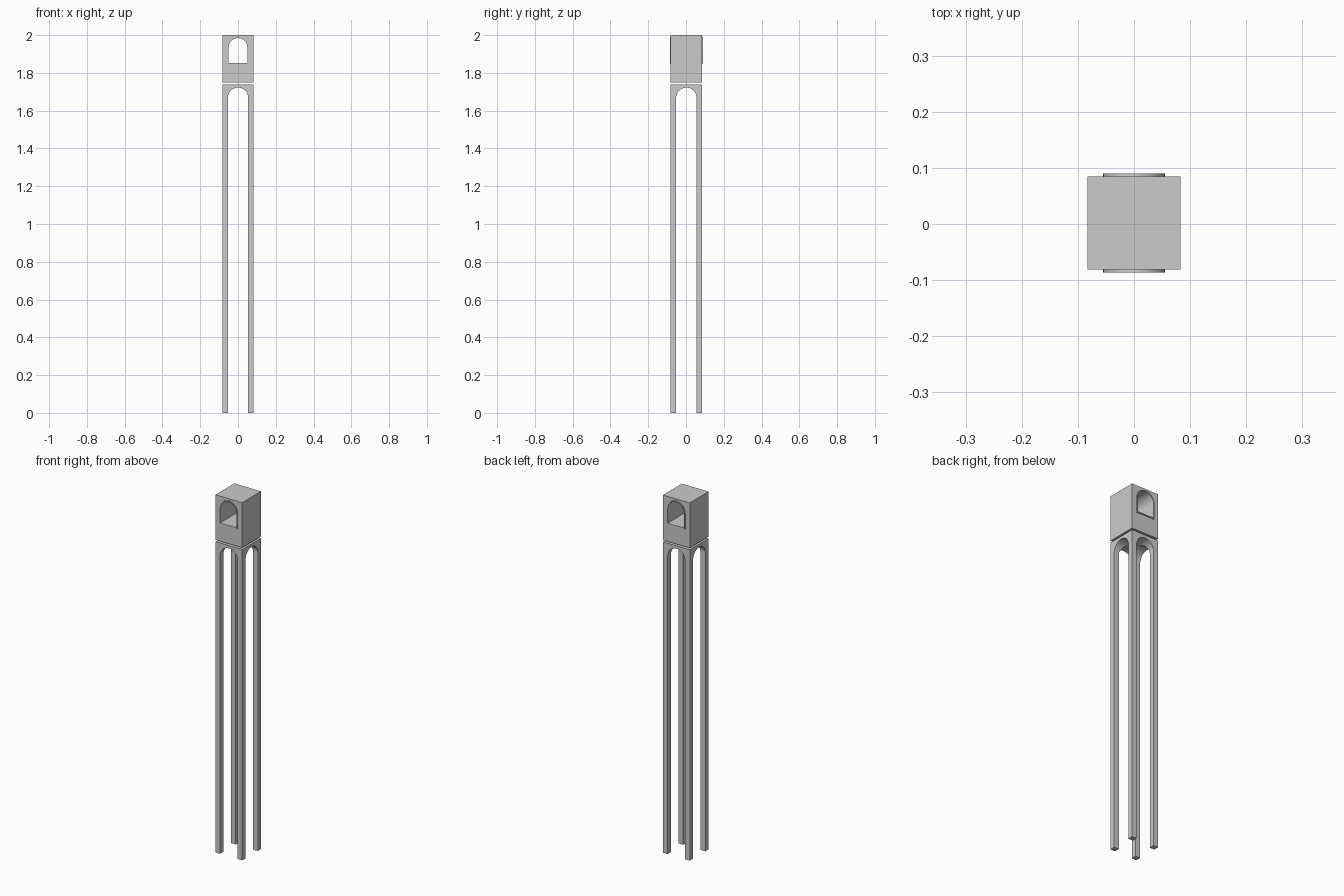
import bpy, bmesh, math
from mathutils import Matrix

if "Cube" in bpy.data.objects:
    bpy.data.objects.remove(bpy.data.objects["Cube"])

CY = 0.002   # slight depth offset of the body
H = 0.083    # half width of the body


def finish(bm, name):
    bmesh.ops.recalc_face_normals(bm, faces=bm.faces)
    me = bpy.data.meshes.new(name)
    bm.to_mesh(me)
    bm.free()
    ob = bpy.data.objects.new(name, me)
    bpy.context.collection.objects.link(ob)
    return ob


def box(name, half, z0, z1):
    bm = bmesh.new()
    bmesh.ops.create_cube(bm, size=1)
    bmesh.ops.scale(bm, vec=(2 * half, 2 * half, z1 - z0), verts=bm.verts)
    bmesh.ops.translate(bm, vec=(0, CY, (z0 + z1) / 2), verts=bm.verts)
    return finish(bm, name)


def arch(name, r, z0, top, depth, turn=0.0, n=24):
    """Round-topped prism running along y, optionally turned about z."""
    pts = [(-r, z0), (r, z0)]
    pts += [(r * math.cos(math.pi * i / n), top - r + r * math.sin(math.pi * i / n))
            for i in range(n + 1)]
    bm = bmesh.new()
    f = bm.faces.new([bm.verts.new((x, -depth, z)) for x, z in pts])
    ext = bmesh.ops.extrude_face_region(bm, geom=[f], use_keep_orig=True)
    vs = [v for v in ext["geom"] if isinstance(v, bmesh.types.BMVert)]
    bmesh.ops.translate(bm, vec=(0, 2 * depth, 0), verts=vs)
    bm.transform(Matrix.Translation((0, CY, 0)) @ Matrix.Rotation(turn, 4, 'Z'))
    return finish(bm, name)


def boolean(ob, other, op='DIFFERENCE'):
    other.hide_render = True
    m = ob.modifiers.new("cut", 'BOOLEAN')
    m.operation, m.object, m.solver = op, other, 'EXACT'
    bpy.context.view_layer.objects.active = ob
    bpy.ops.object.modifier_apply(modifier=m.name)
    bpy.data.objects.remove(other)


# four-legged base: a tall block cut by two crossing arches
legs = box("arched_legs", H, 0, 1.738)
boolean(legs, arch("leg_cutter", 0.054, -0.1, 1.722, 0.2))
boolean(legs, arch("leg_cutter", 0.054, -0.1, 1.722, 0.2, math.pi / 2))

# head block with a raised window surround and a through opening
head = box("head_block", H, 1.748, 2.0)
boolean(head, arch("window_surround", 0.055, 1.847, 1.989, 0.088), 'UNION')
boolean(head, arch("window_cutter", 0.05, 1.853, 1.984, 0.2))
